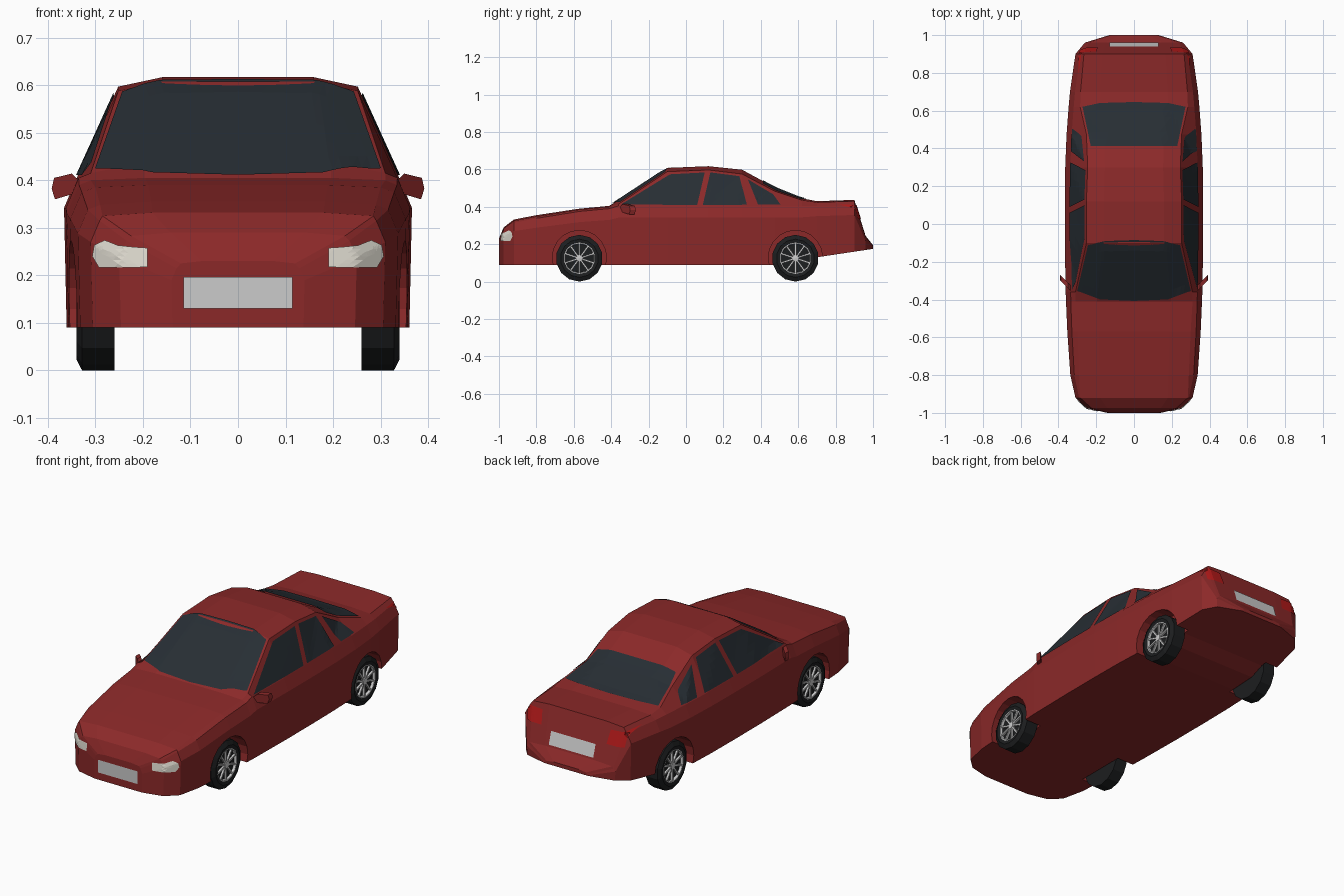
import bpy, bmesh, math
from mathutils import Vector, Matrix
from mathutils.bvhtree import BVHTree

if "Cube" in bpy.data.objects:
    bpy.data.objects.remove(bpy.data.objects["Cube"])


def material(name, rgb):
    m = bpy.data.materials.new(name)
    m.diffuse_color = (*rgb, 1)
    m.use_nodes = True
    m.node_tree.nodes["Principled BSDF"].inputs["Base Color"].default_value = m.diffuse_color
    return m


RED = material("red_paint", (0.26, 0.022, 0.022))
GLASS = material("dark_glass", (0.02, 0.027, 0.034))
RUBBER = material("rubber", (0.012, 0.013, 0.014))
LAMP = material("lamp", (0.75, 0.72, 0.64))
TAIL = material("tail_lamp", (0.45, 0.01, 0.01))


def finish(name, bm, mat=None, recalc=True):
    if recalc:
        bmesh.ops.recalc_face_normals(bm, faces=bm.faces[:])
    me = bpy.data.meshes.new(name)
    bm.to_mesh(me)
    bm.free()
    ob = bpy.data.objects.new(name, me)
    bpy.context.collection.objects.link(ob)
    if mat:
        me.materials.append(mat)
    return ob


def bridge(bm, rings):
    """Skin closed rings of points and cap both ends."""
    rings = [[bm.verts.new(p) for p in ring] for ring in rings]
    n = len(rings[0])
    for a, b in zip(rings, rings[1:]):
        for i in range(n):
            j = (i + 1) % n
            bm.faces.new((a[i], a[j], b[j], b[i]))
    bm.faces.new(rings[0])
    bm.faces.new(rings[-1])


# Body: y, side half-width, top edge half-width, top edge z, centre z
STATIONS = [
    (-1, .14, .12, .225, .23),
    (-.975, .25, .225, .283, .29),
    (-.92, .31, .285, .325, .332),
    (-.8, .337, .29, .348, .355),
    (-.57, .353, .30, .385, .39),
    (-.41, .36, .31, .40, .405),
    (-.36, .362, .31, .415, .438),
    (-.1, .366, .252, .588, .608),
    (.12, .366, .252, .597, .617),
    (.3, .364, .245, .575, .598),
    (.475, .357, .252, .483, .503),
    (.62, .346, .285, .435, .445),
    (.7, .339, .283, .424, .43),
    (.9, .31, .265, .43, .437),
    (.96, .26, .24, .24, .245),
    (1, .13, .115, .19, .195),
]


def section(y, w, wt, zt, zc):
    floor = .09 + max(0, min(.04, (y - .6) * .4)) + max(0, y - .7) * .15
    belt = min(.405, zt - .01)
    half = [(0, floor), (w * .985, floor), (w, floor + .8 * (belt - floor)),
            (w - .085 * (belt - .09), belt), (wt, zt), (wt * .63, zc), (0, zc)]
    return [(x, y, z) for x, z in half + [(-x, z) for x, z in half[-2:0:-1]]]


bm = bmesh.new()
bridge(bm, [section(*st) for st in STATIONS])
body = finish("body", bm, RED)

WHEELS = [("front", -.57), ("rear", .585)]
SIDES = [("right", 1), ("left", -1)]
WHEEL_Z = .125

# Wheel arches cut from the body
for end, y in WHEELS:
    for side, s in SIDES:
        bm = bmesh.new()
        bmesh.ops.create_cone(bm, cap_ends=True, segments=20, radius1=.145, radius2=.145, depth=.3,
                              matrix=Matrix.Translation((s * .405, y, WHEEL_Z + .004)) @ Matrix.Rotation(math.pi / 2, 4, 'Y'))
        cutter = finish("arch_cutter", bm)
        cutter.hide_render = True
        mod = body.modifiers.new("arch", 'BOOLEAN')
        mod.operation, mod.solver, mod.object = 'DIFFERENCE', 'EXACT', cutter
        bpy.context.view_layer.objects.active = body
        bpy.ops.object.modifier_apply(modifier=mod.name)
        bpy.data.objects.remove(cutter)

bm = bmesh.new()
bm.from_mesh(body.data)
surface = BVHTree.FromBMesh(bm)
bm.free()


# Panels: flat outlines projected onto the body
def panel(name, pts, view, mat=None, s=1):
    place, ray = {
        "front": (lambda u, v: (s * u, -2, v), (0, 1, 0)),
        "back": (lambda u, v: (s * u, 2, v), (0, -1, 0)),
        "top": (lambda u, v: (u, v, 2), (0, 0, -1)),
        "side": (lambda u, v: (s * 2, u, v), (-s, 0, 0)),
    }[view]
    ray = Vector(ray)
    bm = bmesh.new()
    bm.faces.new([bm.verts.new(place(*p)) for p in pts])
    bmesh.ops.triangulate(bm, faces=bm.faces[:])
    bmesh.ops.subdivide_edges(bm, edges=bm.edges[:], cuts=5, use_grid_fill=True)
    bm.normal_update()
    for f in bm.faces:
        if f.normal.dot(ray) > 0:
            f.normal_flip()
    for v in bm.verts:
        hit, normal, _, _ = surface.ray_cast(v.co, ray)
        if hit is None:
            hit, normal, _, _ = surface.find_nearest(v.co)
        v.co = hit + normal * .004
    return finish(name, bm, mat, recalc=False)


def symmetric(half):
    return half + [(-x, y) for x, y in reversed(half) if x > 0]


# Glass
panel("windscreen", symmetric([(0, -.405), (.18, -.397), (.3, -.352), (.243, -.11), (.15, -.09), (0, -.085)]), "top", GLASS)
panel("rear_window", symmetric([(0, .645), (.18, .64), (.272, .62), (.228, .41), (0, .41)]), "top", GLASS)
for side, s in SIDES:
    panel(f"{side}_front_door_window", [(-.35, .409), (.06, .409), (.1, .582), (-.085, .572)], "side", GLASS, s)
    panel(f"{side}_rear_door_window", [(.09, .409), (.325, .409), (.285, .562), (.13, .582)], "side", GLASS, s)
    panel(f"{side}_quarter_window", [(.385, .409), (.505, .409), (.465, .465), (.38, .515), (.33, .545)], "side", GLASS, s)
    # Lights
    panel(f"{side}_headlight", [(.19, .217), (.29, .217), (.304, .24), (.3, .263),
                                (.278, .273), (.25, .262), (.19, .257)], "front", LAMP, s)
    panel(f"{side}_tail_light", [(.19, .335), (.285, .335), (.292, .41), (.2, .405)], "back", TAIL, s)

# Number plates
panel("front_plate", symmetric([(.115, .13), (.115, .197)]), "front")
panel("rear_plate", symmetric([(.13, .255), (.13, .32)]), "back")


def lathe(name, profile, s, y, mat=None, steps=14):
    """Spin (x, radius) points round the axle."""
    bm = bmesh.new()
    vs = [bm.verts.new((s * x, y, WHEEL_Z - r)) for x, r in profile]
    es = [bm.edges.new(p) for p in zip(vs, vs[1:])]
    bmesh.ops.spin(bm, geom=vs + es, cent=(0, y, WHEEL_Z), axis=(1, 0, 0),
                   angle=math.tau, steps=steps, use_merge=True)
    bmesh.ops.remove_doubles(bm, verts=bm.verts[:], dist=1e-5)
    return finish(name, bm, mat)


# Wheels: tyre with recessed centre, rim ring, hub and spokes
for end, y in WHEELS:
    for side, s in SIDES:
        tag = f"{end}_{side}"
        lathe(f"{tag}_tyre", [(.26, 0), (.26, .125), (.328, .125), (.34, .102),
                              (.336, .084), (.322, .08), (.322, 0)], s, y, RUBBER)
        lathe(f"{tag}_rim", [(.324, .077), (.337, .079), (.337, .084), (.324, .084)], s, y)
        lathe(f"{tag}_hub", [(.322, .02), (.336, .018), (.338, 0)], s, y, steps=10)
        bm = bmesh.new()
        for k in range(10):
            m = (Matrix.Translation((s * .328, y, WHEEL_Z)) @ Matrix.Rotation(k * math.tau / 10, 4, 'X')
                 @ Matrix.Translation((0, 0, .046)) @ Matrix.Diagonal((.01, .009, .068, 1)))
            bmesh.ops.create_cube(bm, size=1, matrix=m)
        finish(f"{tag}_spokes", bm)

# Door mirrors, swept back
OUTLINE = [(.33, .385), (.345, .372), (.385, .36), (.392, .382), (.387, .405), (.35, .414), (.336, .4)]
for side, s in SIDES:
    bm = bmesh.new()
    bridge(bm, [[(s * x, x - .69 + d, z) for x, z in OUTLINE] for d in (0, .03)])
    finish(f"{side}_mirror", bm, RED)
